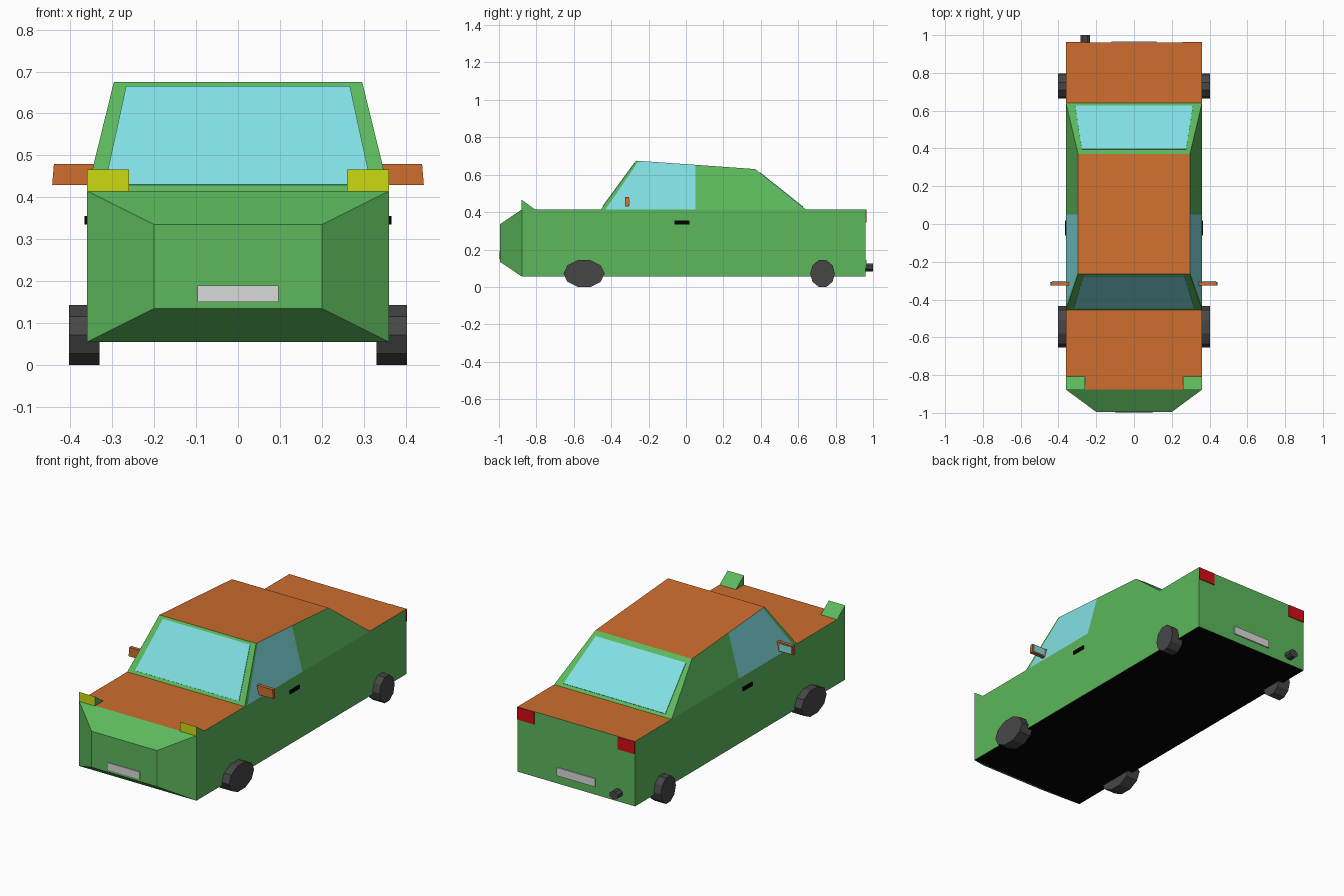
import bpy, bmesh
from math import sin, cos, pi
from mathutils import Vector

cube = bpy.data.objects.get("Cube")
if cube:
    bpy.data.objects.remove(cube, do_unlink=True)


def material(name, rgb):
    m = bpy.data.materials.new(name)
    m.use_nodes = True
    m.diffuse_color = (*rgb, 1)
    m.node_tree.nodes["Principled BSDF"].inputs["Base Color"].default_value = (*rgb, 1)
    return m


GREEN = material("green paint", (0.107, 0.479, 0.107))
ORANGE = material("orange paint", (0.62, 0.155, 0.027))
GLASS = material("pale blue glass", (0.22, 0.74, 0.77))
YELLOW = material("yellow lamp", (0.60, 0.70, 0.005))
RED = material("red lamp", (0.65, 0.004, 0.008))
SILVER = material("silver plate", (0.70, 0.70, 0.70))
RUBBER = material("dark grey rubber", (0.062, 0.062, 0.062))
BLACK = material("black", (0.001, 0.001, 0.001))


def loft(name, rings, mats, rule=None):
    """Skin equal-sized rings of points and cap both ends."""
    bm = bmesh.new()
    loops = [[bm.verts.new(p) for p in ring] for ring in rings]
    n = len(loops[0])
    for a, b in zip(loops, loops[1:]):
        for i in range(n):
            j = (i + 1) % n
            bm.faces.new((a[i], a[j], b[j], b[i]))
    bm.faces.new(loops[0])
    bm.faces.new(loops[-1])
    bmesh.ops.recalc_face_normals(bm, faces=bm.faces)
    bm.normal_update()
    if rule:
        for f in bm.faces:
            f.material_index = rule(f.normal, f.calc_center_median())
    me = bpy.data.meshes.new(name)
    bm.to_mesh(me)
    bm.free()
    for m in mats:
        me.materials.append(m)
    ob = bpy.data.objects.new(name, me)
    bpy.context.collection.objects.link(ob)
    return ob


def rect(y, x0, x1, z0, z1):
    return [(x0, y, z0), (x1, y, z0), (x1, y, z1), (x0, y, z1)]


def box(name, x, y, z, mats, rule=None):
    return loft(name, [rect(v, *x, *z) for v in y], mats, rule)


def plate(name, quad, mat, thick=0.003):
    """Thin sheet lying on the plane of four points."""
    q = [Vector(p) for p in quad]
    n = (q[1] - q[0]).cross(q[3] - q[0]).normalized() * thick
    return loft(name, [[p - n for p in q], [p + n for p in q]], [mat])


# Body with tapered nose: orange on top, black underneath
W, BELT, FLOOR, NOSE, TAIL = 0.36, 0.415, 0.055, -0.877, 0.96
loft("body",
     [rect(-0.995, -0.2, 0.2, 0.135, 0.335),
      rect(NOSE, -W, W, FLOOR, BELT),
      rect(TAIL, -W, W, FLOOR, BELT)],
     [GREEN, ORANGE, BLACK],
     lambda n, c: 1 if n.z > 0.98 else 2 if n.z < -0.98 else 0)

# Cabin: sections leaning with the pillars, so one side strip is the window
ROOF_W = 0.296
sections = [(-0.455, -0.265, 0.675), (-0.43, -0.252, 0.674),
            (0.05, 0.05, 0.653), (0.64, 0.37, 0.63)]


def cabin_rule(n, c):
    if n.z > 0.98:
        return 1
    return 2 if abs(n.x) > 0.7 and -0.3 < c.y < 0.05 else 0


loft("cabin",
     [[(-W, yb, BELT), (W, yb, BELT), (ROOF_W, yt, z), (-ROOF_W, yt, z)]
      for yb, yt, z in sections],
     [GREEN, ORANGE, GLASS], cabin_rule)


# Windscreen and rear window
def screen(name, section, t0, t1, w0, w1):
    yb, yt, z = section
    low, high = Vector((0, yb, BELT)), Vector((0, yt, z))
    a, b = low.lerp(high, t0), low.lerp(high, t1)
    dx0, dx1 = Vector((w0, 0, 0)), Vector((w1, 0, 0))
    plate(name, [a - dx0, a + dx0, b + dx1, b - dx1], GLASS)


screen("windscreen", sections[0], 0.055, 0.955, 0.318, 0.267)
screen("rear_window", sections[-1], 0.055, 0.91, 0.312, 0.276)

# Number plates
box("front_plate", (-0.097, 0.097), (-1.0, -0.99), (0.15, 0.19), [SILVER])
box("rear_plate", (-0.118, 0.118), (0.955, 0.966), (0.1, 0.145), [SILVER])


def disc(x, y, z, ry, rz, sides):
    return [(x, y + ry * cos(2 * pi * i / sides), z + rz * sin(2 * pi * i / sides))
            for i in range(sides)]


for side, s in (("left", 1), ("right", -1)):
    # Wheels
    for end, y, r in (("front", -0.545, 0.11), ("rear", 0.73, 0.066)):
        loft(f"{end}_{side}_wheel",
             [disc(s * x, y, 0.0715, r, 0.0752, 10) for x in (0.33, 0.403)], [RUBBER])

    # Wedge headlamp: yellow front on a green housing
    wedge = [(NOSE - 0.002, BELT - 0.002), (NOSE - 0.002, 0.466), (-0.805, BELT - 0.002)]
    loft(f"{side}_headlamp",
         [[(s * x, y, z) for y, z in wedge] for x in (0.26, W)],
         [GREEN, YELLOW], lambda n, c: int(n.y < -0.9))

    # Tail lamp
    box(f"{side}_tail_lamp", sorted((s * 0.256, s * W)), (0.95, 0.964), (0.345, 0.414), [RED])

    # Door handle
    box(f"{side}_door_handle", sorted((s * 0.35, s * 0.366)), (-0.062, 0.018),
        (0.335, 0.355), [BLACK])

    # Wing mirror, slightly tapered, with its glass facing back
    outline = [(0.34, 0.43), (0.443, 0.43), (0.439, 0.48), (0.34, 0.48)]
    loft(f"{side}_mirror",
         [[(s * x, y, z) for x, z in outline] for y in (-0.325, -0.306)], [ORANGE])
    box(f"{side}_mirror_glass", sorted((s * 0.362, s * 0.434)), (-0.308, -0.303),
        (0.436, 0.474), [GLASS])

# Exhaust pipe
loft("exhaust_pipe",
     [[(-0.258 + 0.028 * cos(i * pi / 4 + pi / 8), y, 0.104 + 0.023 * sin(i * pi / 4 + pi / 8))
       for i in range(8)] for y in (0.94, 1.0)], [RUBBER])
